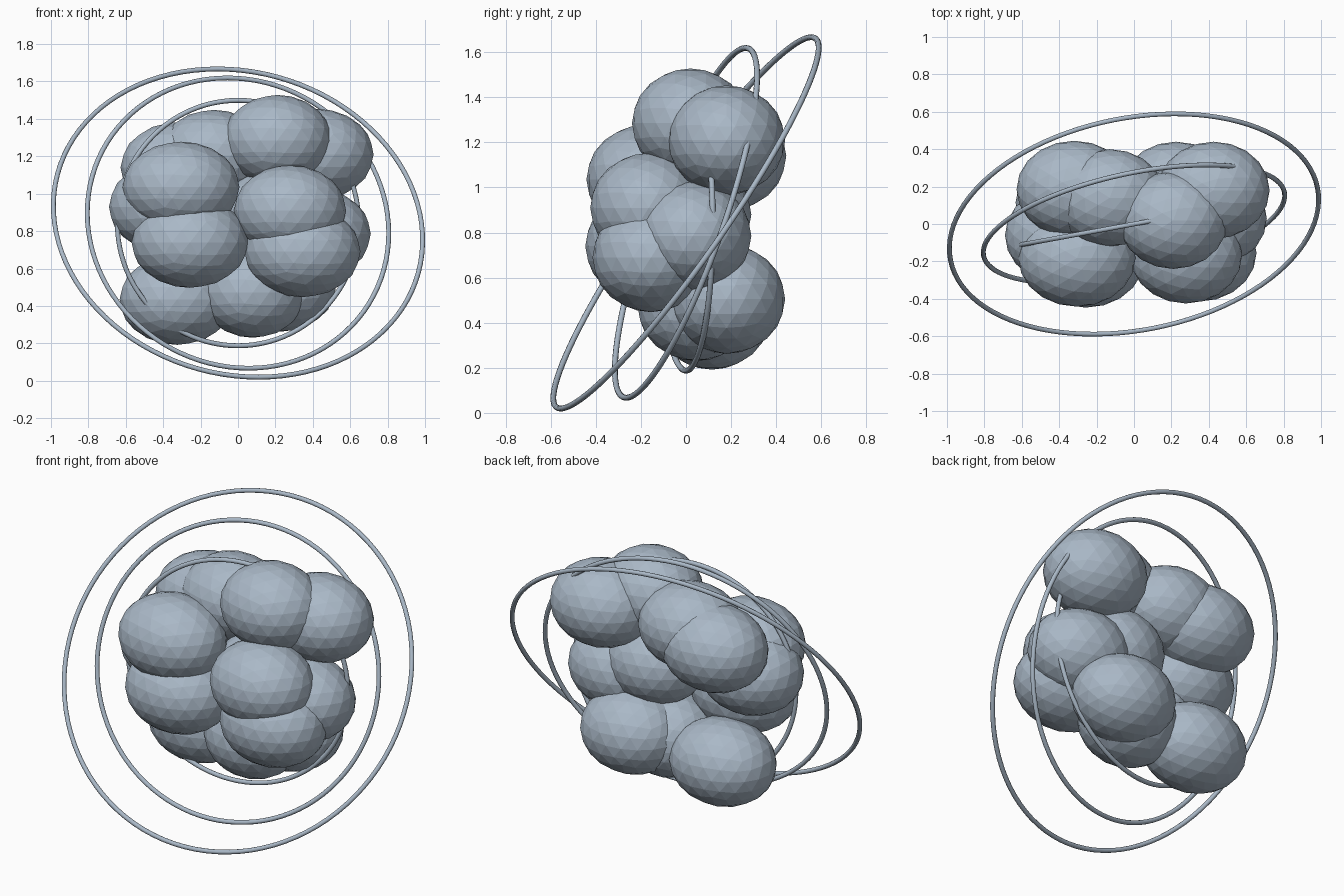
import bpy
from mathutils import Vector

cube = bpy.data.objects.get("Cube")
if cube:
    bpy.data.objects.remove(cube, do_unlink=True)


def make_material(name, color):
    mat = bpy.data.materials.new(name)
    mat.use_nodes = True
    mat.diffuse_color = color
    bsdf = mat.node_tree.nodes["Principled BSDF"]
    bsdf.inputs["Base Color"].default_value = color
    bsdf.inputs["Roughness"].default_value = 0.6
    return mat


steel = make_material("steel_blue_grey", (0.40, 0.48, 0.57, 1))


def add_lobe(name, center, width=0.30):
    """Faceted, slightly flattened ball of the core."""
    bpy.ops.mesh.primitive_ico_sphere_add(subdivisions=3, radius=1, location=center)
    obj = bpy.context.object
    obj.name = name
    obj.scale = (width, 0.26, 0.243)
    obj.data.materials.append(steel)


def add_ring(name, radius, normal):
    """Thin round ring about the core, facing along the normal."""
    bpy.ops.mesh.primitive_torus_add(
        major_radius=radius, minor_radius=0.013,
        major_segments=96, minor_segments=10, location=(0, 0, 0.843))
    obj = bpy.context.object
    obj.name = name
    obj.rotation_mode = 'QUATERNION'
    obj.rotation_quaternion = Vector(normal).to_track_quat('Z', 'Y')
    obj.data.materials.append(steel)
    bpy.ops.object.shade_smooth()


# Upper lobes of the core
add_lobe("top_lobe", (0.21, 0.02, 1.285), 0.292)
add_lobe("upper_left_lobe", (0.425, 0.18, 1.21))
add_lobe("upper_back_lobe", (-0.13, 0.14, 1.205))
add_lobe("upper_right_lobe", (-0.32, 0.185, 1.14), 0.308)

# Middle lobes
add_lobe("front_upper_right_lobe", (-0.305, -0.182, 1.035), 0.313)
add_lobe("front_upper_left_lobe", (0.278, -0.165, 0.91))
add_lobe("front_lower_right_lobe", (-0.257, -0.187, 0.74), 0.312)
add_lobe("front_lower_left_lobe", (0.345, -0.155, 0.69), 0.31)
add_lobe("middle_right_lobe", (-0.39, -0.06, 0.93))
add_lobe("middle_left_lobe", (0.41, 0.03, 0.785))
add_lobe("middle_back_lobe", (0.17, 0.03, 0.88), 0.29)

# Lower lobes
add_lobe("lower_back_lobe", (0.225, 0.18, 0.505))
add_lobe("lower_front_lobe", (0.08, 0.045, 0.473), 0.285)
add_lobe("lower_right_lobe", (-0.325, 0.115, 0.435), 0.308)

# Rings around the core
add_ring("outer_ring", 1.0, (-0.16, 0.81, -0.568))
add_ring("middle_ring", 0.822, (-0.198, 0.93, -0.332))
add_ring("inner_ring", 0.656, (-0.18, 0.98, 0.0))
